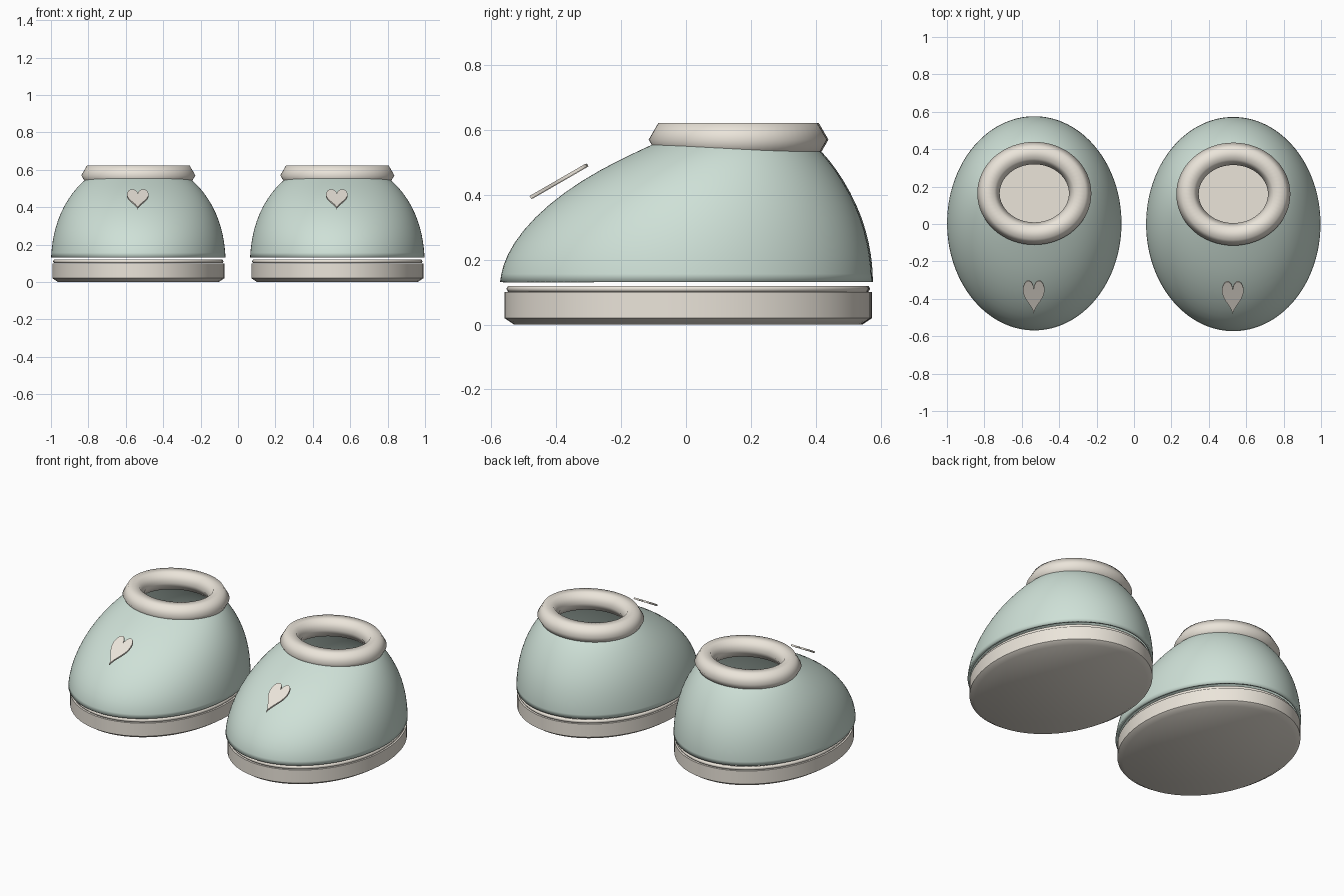
import bpy, bmesh
from math import sin, cos, pi, radians
from mathutils import Matrix

if "Cube" in bpy.data.objects:
    bpy.data.objects.remove(bpy.data.objects["Cube"])


def material(name, color):
    m = bpy.data.materials.new(name)
    m.diffuse_color = (*color, 1)
    m.use_nodes = True
    m.node_tree.nodes["Principled BSDF"].inputs["Base Color"].default_value = m.diffuse_color
    return m


MINT = material("mint", (0.62, 0.75, 0.68))
CREAM = material("cream", (0.83, 0.78, 0.70))


def finish(bm, name, mat, at, angle=None):
    bmesh.ops.recalc_face_normals(bm, faces=bm.faces)
    me = bpy.data.meshes.new(name)
    bm.to_mesh(me)
    bm.free()
    me.materials.append(mat)
    ob = bpy.data.objects.new(name, me)
    bpy.context.collection.objects.link(ob)
    ob.location = at
    me.polygons.foreach_set("use_smooth", [True] * len(me.polygons))
    if angle:
        bpy.ops.object.select_all(action='DESELECT')
        ob.select_set(True)
        bpy.context.view_layer.objects.active = ob
        bpy.ops.object.shade_smooth_by_angle(angle=radians(angle))
    return ob


def loft(rings, n=64, loop=False, caps=False):
    """Skin ellipses given as (z, half width, front y, back y)."""
    bm = bmesh.new()
    rows = []
    for z, w, yf, yb in rings:
        c, h = (yf + yb) / 2, (yb - yf) / 2
        rows.append([bm.verts.new((w * cos(2 * pi * i / n), c + h * sin(2 * pi * i / n), z))
                     for i in range(n)])
    pairs = list(zip(rows, rows[1:])) + ([(rows[-1], rows[0])] if loop else [])
    for a, b in pairs:
        for i in range(n):
            j = (i + 1) % n
            bm.faces.new((a[i], a[j], b[j], b[i]))
    if caps:
        bm.faces.new(rows[0])
        bm.faces.new(rows[-1])
    return bm


def hex_tube(w, d, yc, z, r):
    """Elliptical ring with a six-sided cross-section."""
    rings = []
    for k in range(6):
        o, dz = r * cos(k * pi / 3), r * sin(k * pi / 3)
        rings.append((z + dz, w + o, yc - d - o, yc + d + o))
    return loft(rings, loop=True)


UPPER = [(0.132, 0.467, -0.574, 0.573), (0.18, 0.464, -0.567, 0.572),
         (0.25, 0.454, -0.535, 0.562), (0.33, 0.432, -0.470, 0.540),
         (0.41, 0.397, -0.375, 0.503), (0.48, 0.350, -0.262, 0.460),
         (0.535, 0.301, -0.148, 0.414), (0.575, 0.245, -0.060, 0.372)]
SOLE = [(0, 0.43, -0.53, 0.54), (0.02, 0.46, -0.56, 0.57), (0.1, 0.46, -0.56, 0.57)]

for side, at in (("left", (-0.533, 0.004, 0)), ("right", (0.531, 0, 0))):
    # sole slab and the thin welt on top of it
    finish(loft(SOLE, caps=True), side + "_sole", CREAM, at, 40)
    finish(hex_tube(0.445, 0.548, 0.005, 0.11, 0.011), side + "_welt", CREAM, at)

    # hollow upper
    upper = finish(loft(UPPER), side + "_upper", MINT, at)
    sub = upper.modifiers.new("smooth", 'SUBSURF')
    sub.levels = sub.render_levels = 1
    shell = upper.modifiers.new("shell", 'SOLIDIFY')
    shell.thickness, shell.offset = 0.015, -1

    # padded collar
    finish(hex_tube(0.245, 0.215, 0.16, 0.57, 0.06), side + "_collar", CREAM, at)

    # heart tag hovering over the toe
    bm = bmesh.new()
    pts = []
    for i in range(48):
        t = 2 * pi * i / 48
        y = 13 * cos(t) - 5 * cos(2 * t) - 2 * cos(3 * t) - cos(4 * t)
        pts.append(bm.verts.new((0.0575 / 16 * sin(t) ** 3 * 16, (y + 2.5) * 0.2 / 29, -0.005)))
    face = bm.faces.new(pts)
    top = bmesh.ops.extrude_face_region(bm, geom=[face])["geom"]
    bmesh.ops.translate(bm, vec=(0, 0, 0.01),
                        verts=[v for v in top if isinstance(v, bmesh.types.BMVert)])
    bm.transform(Matrix.Translation((-0.003, -0.393, 0.442)) @ Matrix.Rotation(radians(30), 4, 'X'))
    finish(bm, side + "_heart", CREAM, at, 40)
